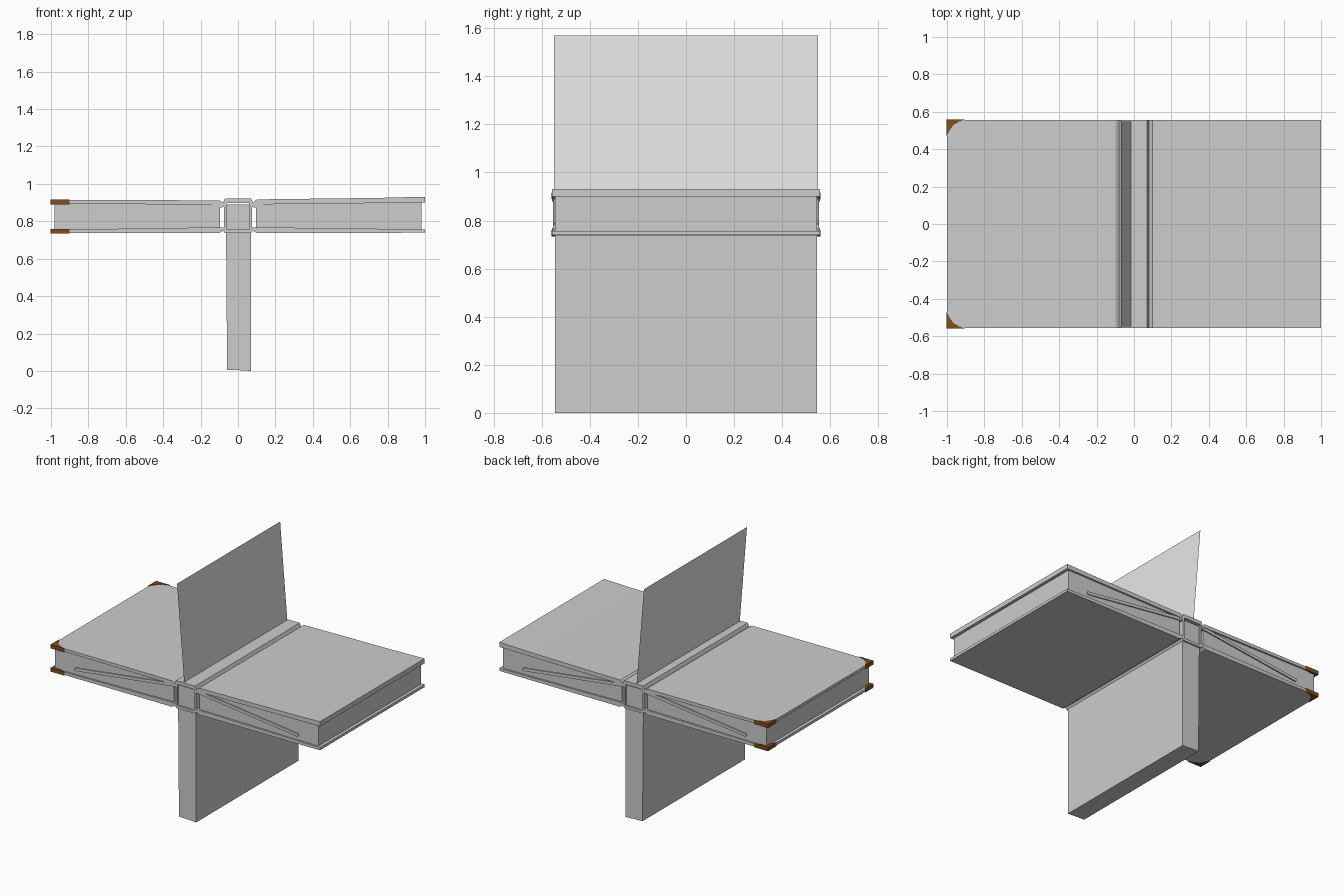
import bpy, math

if "Cube" in bpy.data.objects:
    bpy.data.objects.remove(bpy.data.objects["Cube"])


def material(name, rgb):
    m = bpy.data.materials.new(name)
    m.diffuse_color = (*rgb, 1)
    m.use_nodes = True
    m.node_tree.nodes["Principled BSDF"].inputs["Base Color"].default_value = m.diffuse_color
    return m


GREY = material("grey", (0.61, 0.61, 0.61))
PAPER = material("light_paper", (0.85, 0.85, 0.85))
BROWN = material("corner_brown", (0.22, 0.075, 0.012))


def mesh_object(name, verts, faces, mat):
    me = bpy.data.meshes.new(name)
    me.from_pydata(verts, [], faces)
    me.materials.append(mat)
    ob = bpy.data.objects.new(name, me)
    bpy.context.collection.objects.link(ob)
    return ob


def prism(name, outline, lo, hi, mat, axis="y"):
    """Extrude an outline: (x, z) along y, or (x, y) along z."""
    # signed area decides the winding so that all normals face outward
    n = len(outline)
    area = sum(outline[i][0] * outline[(i + 1) % n][1]
               - outline[(i + 1) % n][0] * outline[i][1] for i in range(n))
    if area < 0:
        outline = outline[::-1]
    if axis == "y":
        lo, hi = hi, lo
        verts = [(a, d, b) for d in (lo, hi) for a, b in outline]
    else:
        verts = [(a, b, d) for d in (lo, hi) for a, b in outline]
    faces = [tuple(range(n))[::-1], tuple(range(n, 2 * n))]
    faces += [(i, (i + 1) % n, n + (i + 1) % n, n + i) for i in range(n)]
    return mesh_object(name, verts, faces, mat)


def rect(x0, x1, z0, z1):
    return [(x0, z0), (x1, z0), (x1, z1), (x0, z1)]


PAGE_Y, COVER_Y = 0.545, 0.557

# Upper cover: raised spine, hinge grooves and two boards in one profile
prism("upper_cover", [
    (-1, 0.895), (-0.09, 0.888), (-0.078, 0.88), (-0.06, 0.898), (0.06, 0.898),
    (0.078, 0.88), (0.09, 0.89), (1, 0.90), (1, 0.931), (0.75, 0.925),
    (0.10, 0.917), (0.08, 0.90), (0.07, 0.922), (-0.07, 0.922),
    (-0.08, 0.90), (-0.10, 0.912), (-1, 0.914)], -COVER_Y, COVER_Y, GREY)

# Lower cover
prism("lower_cover", [
    (-1, 0.737), (-0.10, 0.737), (-0.08, 0.75), (-0.07, 0.737), (0.07, 0.737),
    (0.08, 0.75), (0.10, 0.737), (1, 0.739), (1, 0.757), (0.09, 0.768),
    (0.078, 0.768), (0.06, 0.755), (-0.06, 0.755), (-0.078, 0.768),
    (-0.09, 0.768), (-1, 0.755)], -COVER_Y, COVER_Y, GREY)

for side, s in (("left", -1), ("right", 1)):
    # Page blocks between the covers
    prism(side + "_page_block",
          [(s * 0.095, 0.765), (s * 0.98, 0.754), (s * 0.98, 0.902),
           (s * 0.095, 0.893)], -PAGE_Y, PAGE_Y, GREY)
    # Thin wall on each side of the spine
    prism(side + "_spine_wall", rect(s * 0.062, s * 0.074, 0.75, 0.90),
          -0.554, 0.554, GREY)
    # Slanted slab that shows as a bar at both ends, with a rounded tip
    a, b = (0.075, 0.886), (0.825, 0.793)
    ang = math.atan2(b[1] - a[1], b[0] - a[0])
    pts = []
    for centre, start in ((a, math.pi / 2), (b, -math.pi / 2)):
        for k in range(5):
            t = ang + start + k * math.pi / 4
            pts.append((s * (centre[0] + 0.010 * math.cos(t)),
                        centre[1] + 0.010 * math.sin(t)))
    prism(side + "_slanted_slab", pts, -0.553, 0.553, GREY)

# Hanging page block passing down through the spine
prism("hanging_block",
      [(-0.058, 0.005), (0.0, 0.004), (0.07, 0.0), (0.07, 0.74),
       (0.06, 0.89), (-0.06, 0.89), (-0.064, 0.74)], -PAGE_Y, PAGE_Y, GREY)

# Single upright sheet, leaning slightly to the left
mesh_object("upright_sheet",
            [(-0.015, -0.548, 0.90), (-0.015, 0.548, 0.90),
             (-0.07, 0.548, 1.57), (-0.07, -0.548, 1.57)],
            [(0, 1, 2, 3)], PAPER)

# Brown corner guards on the left boards
for end, s in (("front", -1), ("back", 1)):
    guard = [(-1.002, s * 0.56), (-1.002, s * 0.47), (-0.985, s * 0.502),
             (-0.965, s * 0.53), (-0.935, s * 0.547), (-0.90, s * 0.56)]
    for level, z0, z1 in (("upper", 0.890, 0.917), ("lower", 0.734, 0.760)):
        prism(f"{level}_{end}_corner_guard", guard, z0, z1, BROWN, "z")
